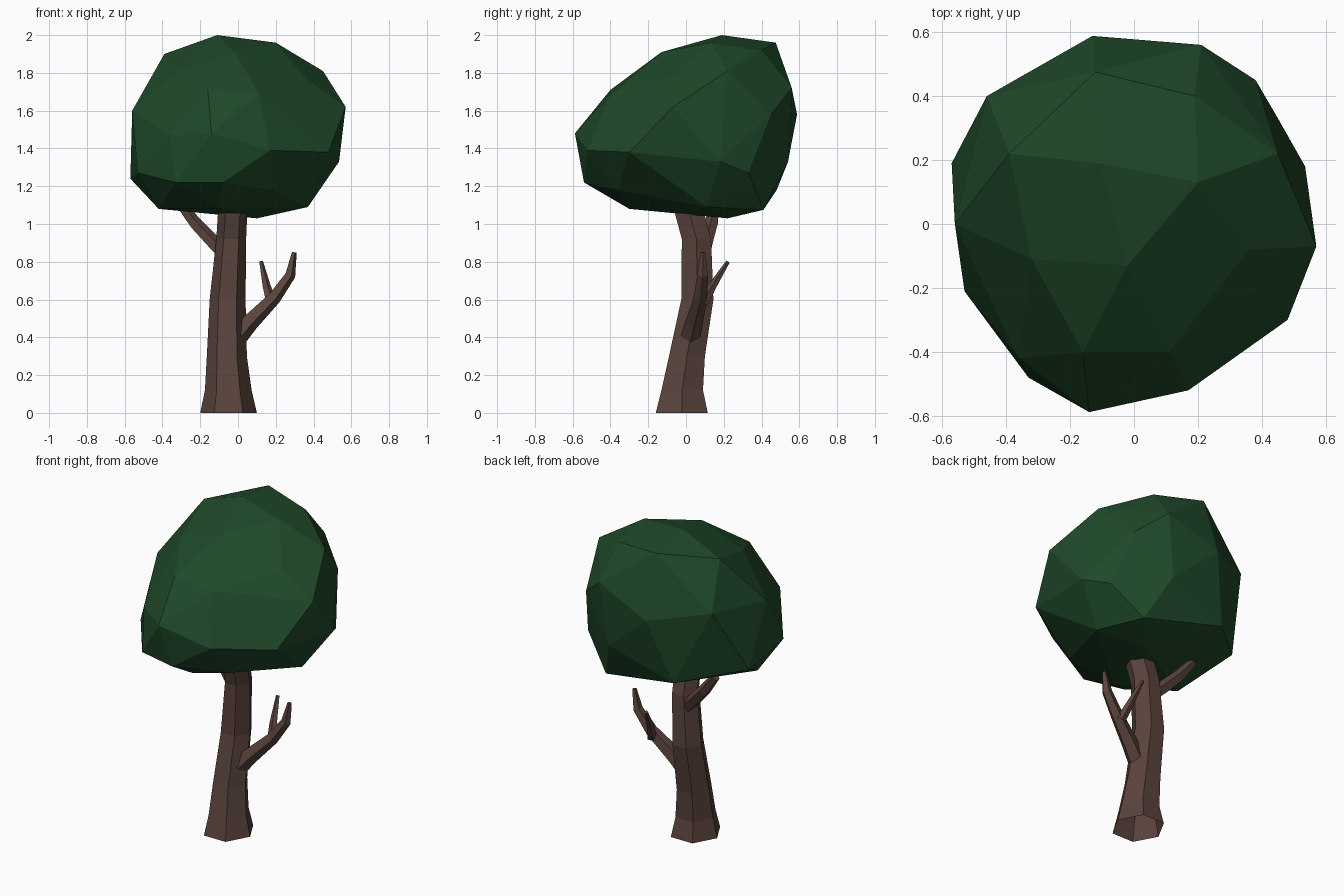
import bpy, bmesh, math
from mathutils import Vector

if "Cube" in bpy.data.objects:
    bpy.data.objects.remove(bpy.data.objects["Cube"])


def material(name, rgb):
    m = bpy.data.materials.new(name)
    m.diffuse_color = (*rgb, 1)
    m.use_nodes = True
    m.node_tree.nodes["Principled BSDF"].inputs["Base Color"].default_value = m.diffuse_color
    return m


bark = material("brown bark", (0.102, 0.056, 0.045))
leaf = material("dark green leaves", (0.0135, 0.066, 0.022))


def finish(bm, name, mat):
    bmesh.ops.recalc_face_normals(bm, faces=bm.faces)
    me = bpy.data.meshes.new(name)
    bm.to_mesh(me)
    bm.free()
    me.materials.append(mat)
    ob = bpy.data.objects.new(name, me)
    bpy.context.collection.objects.link(ob)
    return ob


def skin_rings(bm, rings):
    """Join rings of vertices into a tube with an open foot."""
    for a, b in zip(rings, rings[1:]):
        n = len(a)
        for i in range(n):
            j = (i + 1) % n
            bm.faces.new((a[i], a[j], b[j], b[i]))
    bm.faces.new(rings[-1])


def branch(name, path, sides=5):
    """Tapered tube through (x, y, z, radius) points."""
    bm = bmesh.new()
    pts = [Vector(p[:3]) for p in path]
    rings = []
    for k, p in enumerate(pts):
        d = (pts[min(k + 1, len(pts) - 1)] - pts[max(k - 1, 0)]).normalized()
        u = Vector((0, 1, 0)).cross(d).normalized()
        v = d.cross(u)
        r = path[k][3]
        rings.append([bm.verts.new(p + r * (u * math.cos(t) + v * math.sin(t)))
                      for t in (2 * math.pi * i / sides for i in range(sides))])
    skin_rings(bm, rings)
    return finish(bm, name, bark)


# Trunk: horizontal hexagons (z, x min, x max, y min, y max)
bm = bmesh.new()
rings = []
for z, x0, x1, y0, y1 in [(0, -.20, .10, -.16, .115), (.12, -.175, .072, -.13, .09),
                          (.30, -.165, .047, -.09, .10), (.60, -.15, .04, -.025, .145),
                          (.92, -.115, .043, -.022, .133), (1.08, -.105, .05, -.065, .09),
                          (1.12, -.10, .05, -.075, .08)]:
    rings.append([bm.verts.new(((x0 + x1) / 2 + (x1 - x0) / 2 * math.cos(i * math.pi / 3),
                                (y0 + y1) / 2 + (y1 - y0) / math.sqrt(3) * math.sin(i * math.pi / 3), z))
                  for i in range(6)])
skin_rings(bm, rings)
finish(bm, "trunk", bark)

# Branches
branch("right_branch", [(.0, .022, .41, .055), (.06, .04, .48, .05), (.19, .075, .61, .038),
                        (.275, .088, .73, .030), (.297, .09, .85, .014)])
branch("right_twig", [(.175, .09, .58, .030), (.15, .14, .67, .023), (.122, .222, .80, .011)])
branch("left_branch", [(-.06, .09, .83, .04), (-.13, .105, .90, .040), (-.225, .135, 1.0, .036),
                       (-.31, .15, 1.11, .026)])

# Crown: faceted hull through its corner points
corners = [
    (-.11, .19, 2.0), (.20, .13, 1.96), (-.12, .475, 1.96), (.19, .40, 1.92),
    (-.39, .22, 1.90), (.45, .22, 1.81), (-.02, -.13, 1.91), (-.32, -.11, 1.81),
    (.36, -.08, 1.77), (-.16, -.40, 1.71), (.11, -.40, 1.69), (-.36, -.42, 1.47),
    (-.14, -.588, 1.48), (.17, -.52, 1.39), (.48, -.30, 1.38), (.57, -.07, 1.62),
    (-.33, -.48, 1.22), (-.08, -.54, 1.22), (-.53, -.21, 1.27), (-.56, 0, 1.60),
    (-.57, .19, 1.24), (-.46, .40, 1.64), (-.13, .588, 1.58), (.21, .56, 1.72),
    (.38, .45, 1.58), (.535, .18, 1.33), (.16, .54, 1.33), (-.25, .48, 1.18),
    (.18, -.36, 1.18), (-.10, -.30, 1.08), (.37, .11, 1.09), (-.42, -.11, 1.08),
    (.10, .22, 1.03), (.27, .41, 1.075), (.45, .33, 1.27),
]
bm = bmesh.new()
for c in corners:
    bm.verts.new(c)
bmesh.ops.convex_hull(bm, input=bm.verts)
loose = [v for v in bm.verts if not v.link_faces]
bmesh.ops.delete(bm, geom=loose, context='VERTS')
finish(bm, "crown", leaf)
